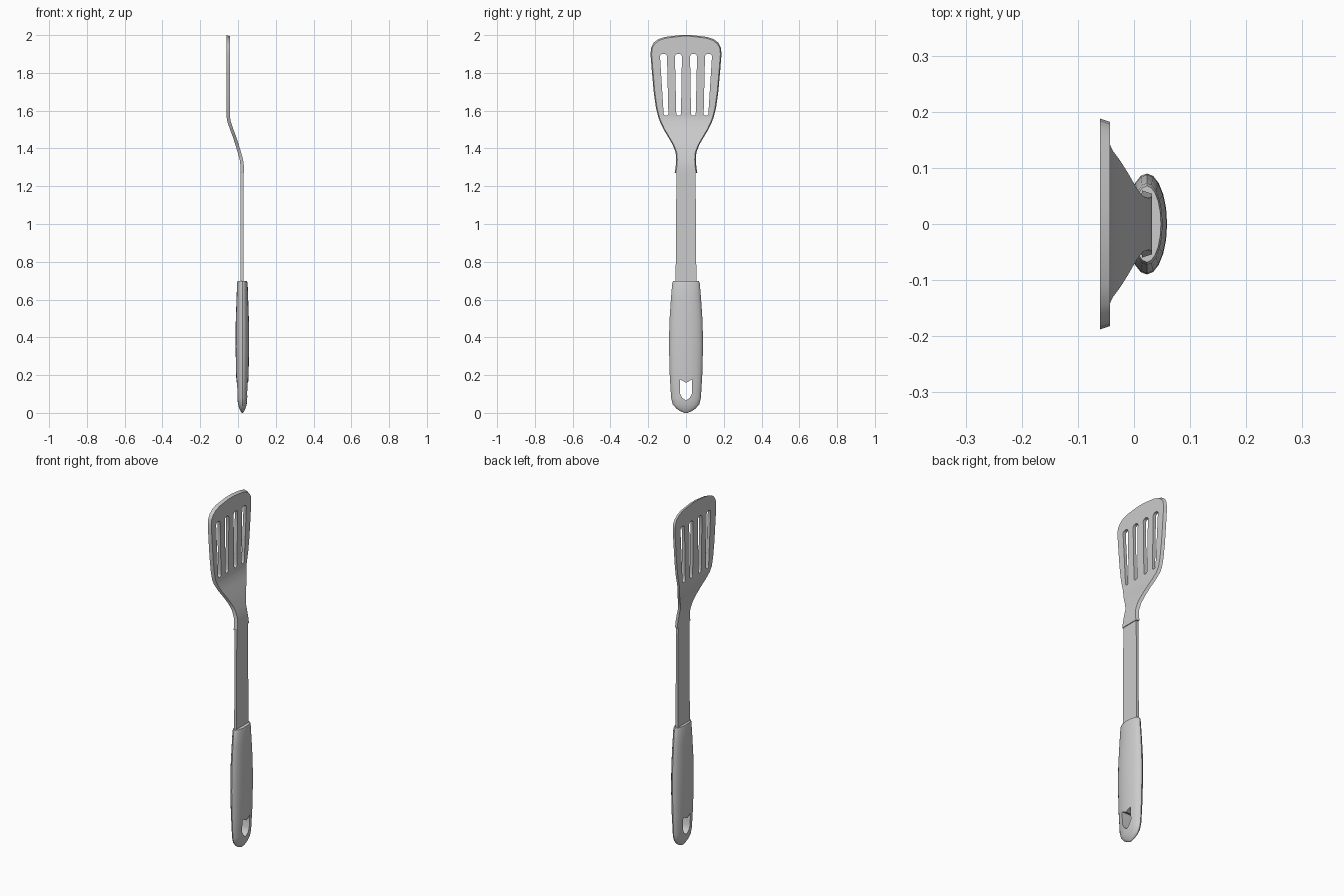
import bpy, bmesh, math

old = bpy.data.objects.get("Cube")
if old:
    bpy.data.objects.remove(old, do_unlink=True)

grey = bpy.data.materials.new("light grey")
grey.use_nodes = True
colour = (0.6, 0.6, 0.6, 1)
grey.diffuse_color = colour
grey.node_tree.nodes["Principled BSDF"].inputs["Base Color"].default_value = colour


def loft(name, rings):
    """Skin a stack of equal-length rings and cap both ends."""
    bm = bmesh.new()
    rows = [[bm.verts.new(p) for p in ring] for ring in rings]
    n = len(rows[0])
    for a, b in zip(rows, rows[1:]):
        for i in range(n):
            j = (i + 1) % n
            bm.faces.new((a[i], a[j], b[j], b[i]))
    bm.faces.new(rows[0][::-1])
    bm.faces.new(rows[-1])
    bmesh.ops.recalc_face_normals(bm, faces=bm.faces)
    mesh = bpy.data.meshes.new(name)
    bm.to_mesh(mesh)
    bm.free()
    mesh.materials.append(grey)
    ob = bpy.data.objects.new(name, mesh)
    bpy.context.collection.objects.link(ob)
    return ob


def prism(name, outline):
    """Cutter: a (y, z) outline pushed through along x."""
    return loft(name, [[(x, y, z) for y, z in outline] for x in (-0.3, 0.3)])


def activate(ob):
    bpy.ops.object.select_all(action='DESELECT')
    ob.select_set(True)
    bpy.context.view_layer.objects.active = ob


def cut(ob, cutter):
    cutter.hide_render = True
    mod = ob.modifiers.new("cut", 'BOOLEAN')
    mod.operation = 'DIFFERENCE'
    mod.solver = 'EXACT'
    mod.object = cutter
    activate(ob)
    bpy.ops.object.modifier_apply(modifier=mod.name)
    bpy.data.objects.remove(cutter, do_unlink=True)


def smooth(ob, degrees):
    activate(ob)
    bpy.ops.object.shade_smooth_by_angle(angle=math.radians(degrees))


# Blade and cranked neck: height, half width, front face x
blade_rows = [
    (1.27, .06, .032), (1.30, .055, .032), (1.34, .052, .027),
    (1.38, .055, .016), (1.42, .071, .004), (1.46, .094, -.009),
    (1.50, .118, -.024), (1.54, .137, -.038), (1.57, .148, -.043),
    (1.62, .16, -.043), (1.70, .171, -.043), (1.80, .18, -.043),
    (1.90, .188, -.043), (1.935, .184, -.043), (1.96, .171, -.043),
    (1.978, .148, -.043), (1.99, .112, -.043), (2.0, .03, -.043),
]


def blade_ring(z, w, x):
    bevel = .006
    front_z = z - bevel if z > 1.95 else z
    return [(x - .018, -w, z), (x, bevel - w, front_z),
            (x, w - bevel, front_z), (x - .018, w, z)]


blade = loft("blade", [blade_ring(*row) for row in blade_rows])

# Four fanned slots with rounded ends
for top_y, low_y in ((-.119, -.106), (-.04, -.039), (.04, .039), (.119, .106)):
    outline = []
    for i in range(7):
        a = math.pi * i / 6
        outline.append((top_y + .0185 * math.cos(a), 1.888 + .013 * math.sin(a)))
    for i in range(7):
        a = math.pi + math.pi * i / 6
        outline.append((low_y + .0125 * math.cos(a), 1.585 + .012 * math.sin(a)))
    cut(blade, prism("slot_cutter", outline))
smooth(blade, 35)

# Flat shaft
shaft = loft("shaft", [
    [(.014, -w, z), (.028, -w, z), (.028, w, z), (.014, w, z)]
    for z, w in ((.66, .055), (1.0, .053), (1.29, .05))])
smooth(shaft, 30)

# Oval grip: height, half width, half depth
grip_rows = [
    (0, .008, .003), (.008, .028, .009), (.022, .05, .016), (.045, .07, .023),
    (.08, .079, .027), (.20, .086, .033), (.35, .09, .036), (.48, .088, .035),
    (.60, .08, .031), (.685, .073, .028), (.697, .068, .025),
]
SIDES = 20
grip = loft("handle_grip", [
    [(.023 + d * math.cos(math.tau * i / SIDES),
      w * math.sin(math.tau * i / SIDES), z) for i in range(SIDES)]
    for z, w, d in grip_rows])

# Hanging hole
cut(grip, prism("hole_cutter", [
    (0, .065), (.02, .08), (.033, .105), (.033, .177), (0, .16),
    (-.033, .177), (-.033, .105), (-.02, .08)]))
smooth(grip, 40)
